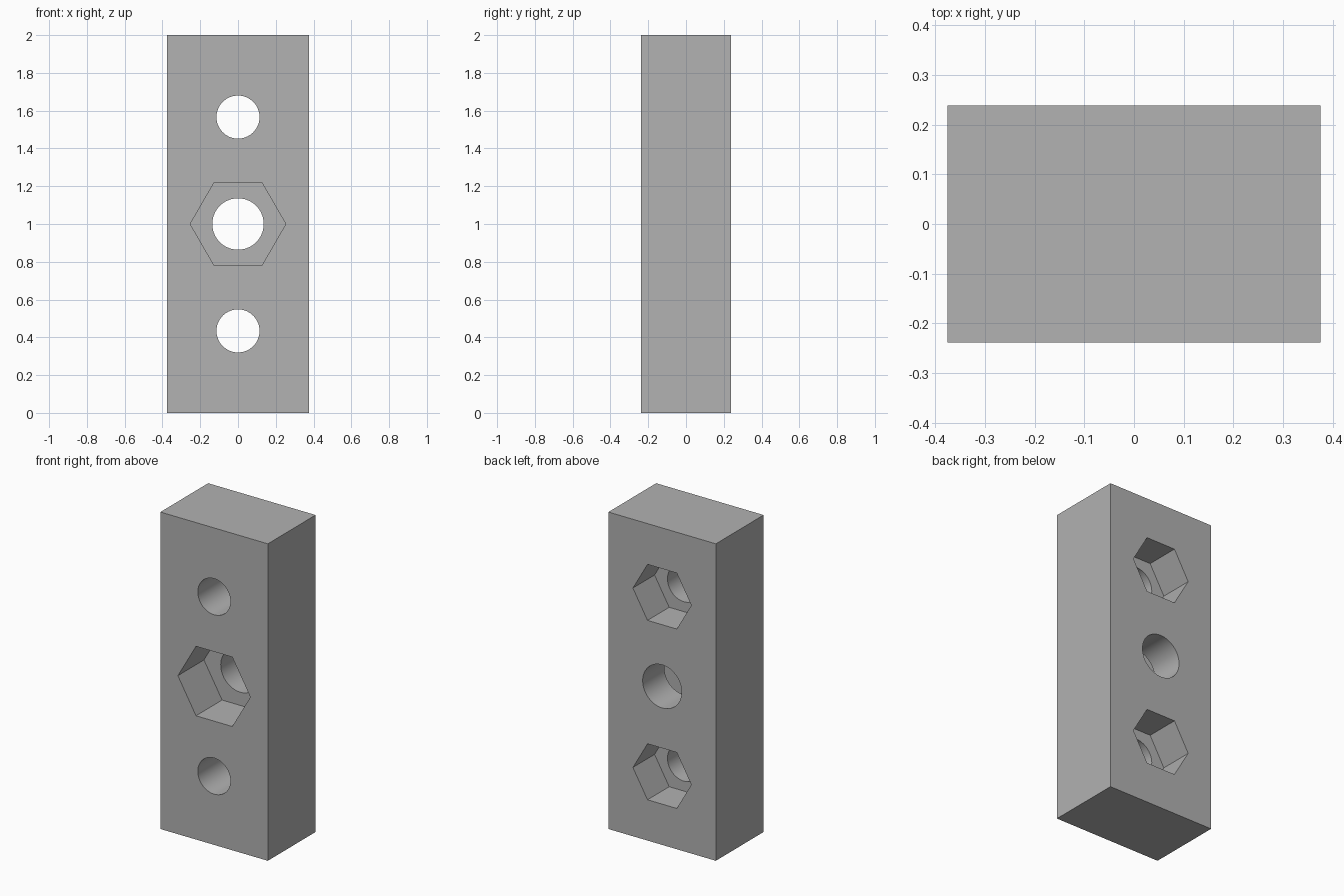
import bpy
from math import pi, radians

if "Cube" in bpy.data.objects:
    bpy.data.objects.remove(bpy.data.objects["Cube"], do_unlink=True)

WIDTH, DEPTH, HEIGHT = 0.75, 0.476, 2.0
FRONT, BACK = -DEPTH / 2, DEPTH / 2
MARGIN = 0.1

# Plain grey material
grey = bpy.data.materials.new("grey")
grey.use_nodes = True
colour = (0.445, 0.445, 0.445, 1)
grey.diffuse_color = colour
grey.node_tree.nodes["Principled BSDF"].inputs["Base Color"].default_value = colour

# Rectangular block
bpy.ops.mesh.primitive_cube_add(size=1, location=(0, 0, HEIGHT / 2))
block = bpy.context.object
block.name = "drilled_block"
block.scale = (WIDTH, DEPTH, HEIGHT)
bpy.ops.object.transform_apply(location=True, rotation=True, scale=True)
block.data.materials.append(grey)


def cut(sides, radius, z, y_start, y_end):
    """Cut a prism running along y out of the block."""
    bpy.ops.mesh.primitive_cylinder_add(
        vertices=sides, radius=radius, depth=y_end - y_start,
        location=(0, (y_start + y_end) / 2, z), rotation=(pi / 2, pi / 6, 0))
    cutter = bpy.context.object
    cutter.hide_render = True
    cutter.data.materials.append(grey)
    bpy.ops.object.select_all(action="DESELECT")
    block.select_set(True)
    bpy.context.view_layer.objects.active = block
    modifier = block.modifiers.new("hole", "BOOLEAN")
    modifier.operation = "DIFFERENCE"
    modifier.solver = "EXACT"
    modifier.object = cutter
    bpy.ops.object.modifier_apply(modifier=modifier.name)
    bpy.data.objects.remove(cutter, do_unlink=True)


# Middle hole with a hexagonal nut pocket in the front
cut(6, 0.253, 1.0, FRONT - MARGIN, FRONT + 0.26)
cut(64, 0.136, 1.0, FRONT - MARGIN, BACK + MARGIN)

# Outer holes with hexagonal nut pockets in the back
for z in (0.434, 1.566):
    cut(6, 0.204, z, BACK - 0.216, BACK + MARGIN)
    cut(64, 0.114, z, FRONT - MARGIN, BACK + MARGIN)

# Smooth bores, crisp edges
bpy.ops.object.shade_smooth_by_angle(angle=radians(30))
